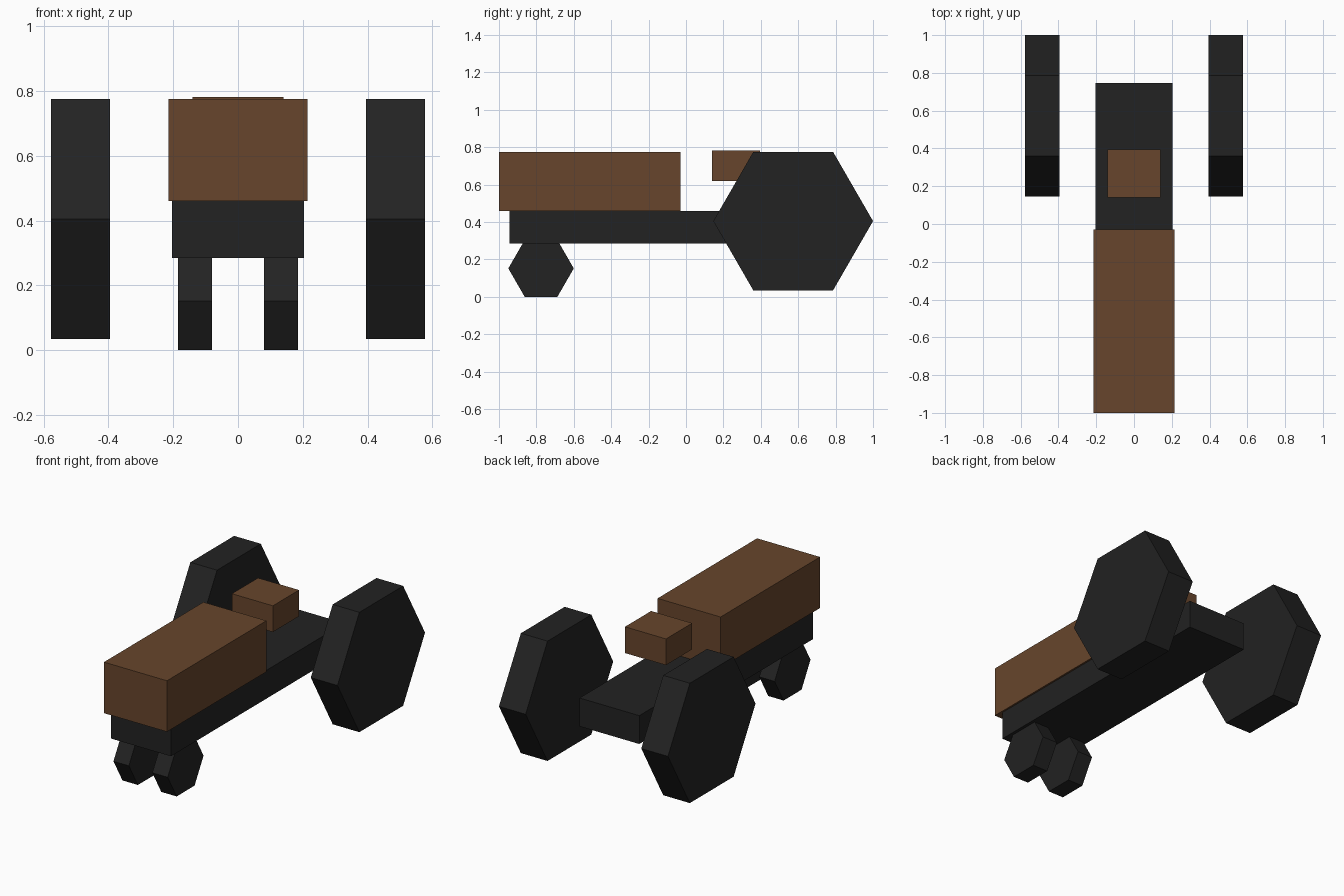
import bpy, bmesh
from math import cos, sin, tau

default = bpy.data.objects.get("Cube")
if default:
    bpy.data.objects.remove(default, do_unlink=True)


def material(name, colour):
    mat = bpy.data.materials.new(name)
    mat.use_nodes = True
    mat.diffuse_color = colour
    mat.node_tree.nodes["Principled BSDF"].inputs["Base Color"].default_value = colour
    return mat


brown = material("brown paint", (0.136, 0.060, 0.025, 1))
black = material("charcoal rubber", (0.016, 0.016, 0.016, 1))


def prism(name, profile, x0, x1, mat):
    """Extrude a (y, z) profile across the model from x0 to x1."""
    bm = bmesh.new()
    face = bm.faces.new([bm.verts.new((x0, y, z)) for y, z in profile])
    moved = bmesh.ops.extrude_face_region(bm, geom=[face])["geom"]
    verts = [v for v in moved if isinstance(v, bmesh.types.BMVert)]
    bmesh.ops.translate(bm, verts=verts, vec=(x1 - x0, 0, 0))
    bmesh.ops.recalc_face_normals(bm, faces=bm.faces)
    mesh = bpy.data.meshes.new(name)
    bm.to_mesh(mesh)
    bm.free()
    mesh.materials.append(mat)
    obj = bpy.data.objects.new(name, mesh)
    bpy.context.collection.objects.link(obj)
    return obj


def box(name, half_width, y0, y1, z0, z1, mat):
    prism(name, [(y0, z0), (y1, z0), (y1, z1), (y0, z1)], -half_width, half_width, mat)


def wheel_pair(name, inner, outer, y, z, radius):
    """Six-sided wheels with one corner pointing forward, on both sides."""
    rim = [(y + radius * cos(i * tau / 6), z + radius * sin(i * tau / 6)) for i in range(6)]
    for label, side in (("left", 1), ("right", -1)):
        prism(f"{label}_{name}", rim, side * inner, side * outer, black)


# Body: chassis beam, engine hood and seat block
box("chassis", 0.204, -0.945, 0.747, 0.285, 0.46, black)
box("engine_hood", 0.215, -1.0, -0.03, 0.46, 0.775, brown)
box("seat", 0.14, 0.14, 0.395, 0.62, 0.782, brown)

# Wheels: small in front, large and set wide at the back
wheel_pair("front_wheel", 0.08, 0.185, -0.775, 0.152, 0.175)
wheel_pair("rear_wheel", 0.395, 0.577, 0.573, 0.405, 0.427)
